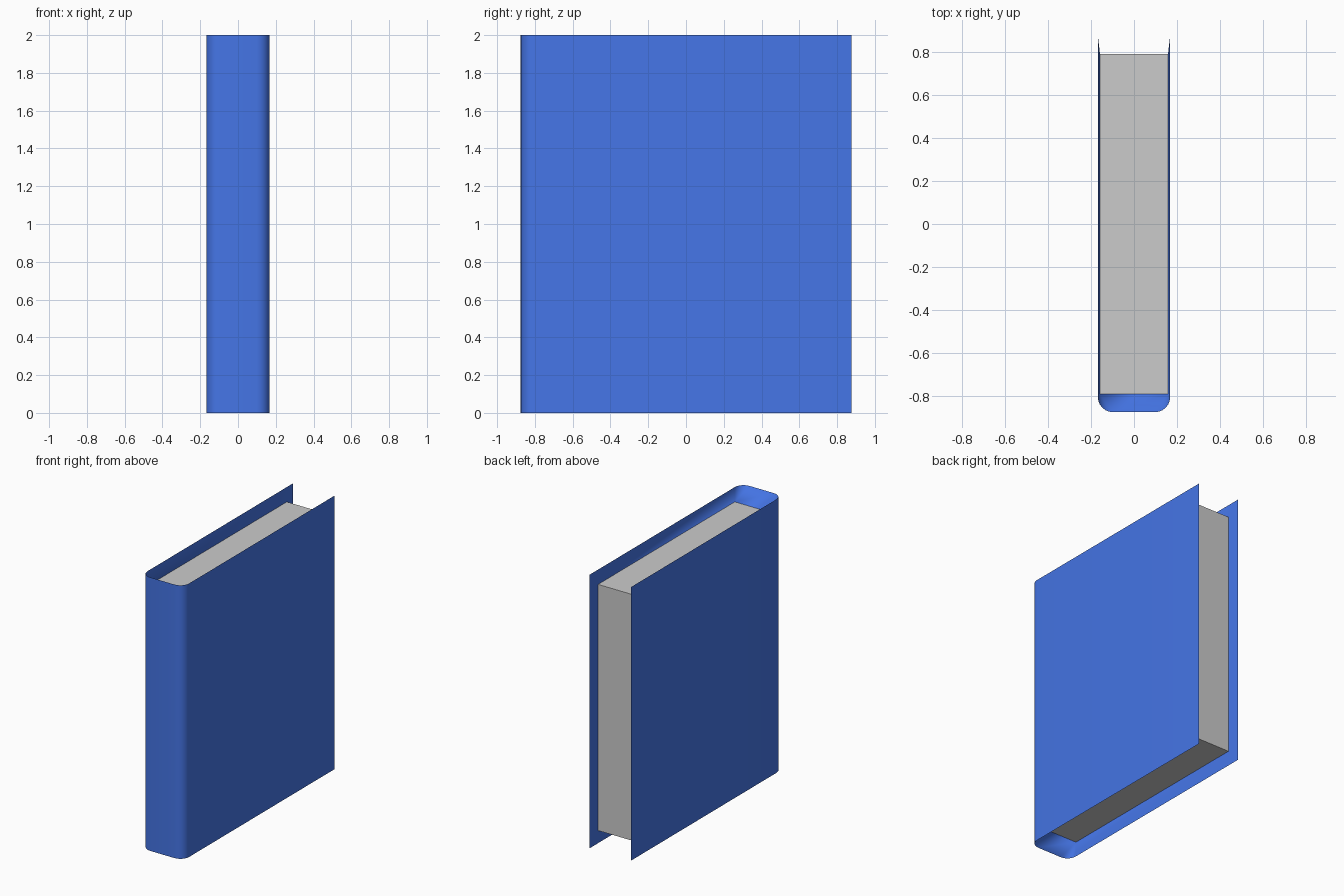
import bpy, math

if "Cube" in bpy.data.objects:
    bpy.data.objects.remove(bpy.data.objects["Cube"])

HX, HY, H = 0.168, 0.875, 2.0      # cover half width, half depth, height
PX, PY, PZ0, PZ1 = 0.158, 0.79, 0.10, 1.90   # page block
R, SEG = 0.07, 6                   # rounded spine corners

# Cover profile, clockwise from the right fore-edge round the spine
right = [(HX, HY)]
for i in range(SEG + 1):
    a = math.pi / 2 * i / SEG
    right.append((HX - R + R * math.cos(a), -HY + R - R * math.sin(a)))
outer = right + [(-x, y) for x, y in reversed(right)]
n = len(outer)

# Page corners the tapered cover edge runs down to
inner = [(PX, PY), (PX, -PY), (-PX, -PY), (-PX, PY)]
half = SEG + 1
match = [0] + [1] * half + [2] * half + [3]

verts = [(x, y, 0) for x, y in outer] + [(x, y, H) for x, y in outer]
verts += [(x, y, PZ0) for x, y in inner] + [(x, y, PZ1) for x, y in inner]


def bot(i): return i
def top(i): return n + i
def in_bot(i): return 2 * n + match[i]
def in_top(i): return 2 * n + 4 + match[i]


faces = []
for i in range(n - 1):
    j = i + 1
    for f in ([bot(i), top(i), top(j), bot(j)],             # outside wall
              [top(j), top(i), in_top(i), in_top(j)],       # upper taper
              [bot(i), bot(j), in_bot(j), in_bot(i)]):      # lower taper
        faces.append(list(dict.fromkeys(f)))
# Fore-edge tapers
e = n - 1
faces.append([top(0), bot(0), in_bot(0), in_top(0)])
faces.append([bot(e), top(e), in_top(e), in_bot(e)])

# Cover
mesh = bpy.data.meshes.new("cover")
mesh.from_pydata(verts, [], faces)
cover = bpy.data.objects.new("cover", mesh)
bpy.context.collection.objects.link(cover)
blue = bpy.data.materials.new("blue_cover")
blue.diffuse_color = (0.06, 0.18, 0.80, 1)
blue.use_nodes = True
blue.node_tree.nodes["Principled BSDF"].inputs["Base Color"].default_value = blue.diffuse_color
mesh.materials.append(blue)
bpy.context.view_layer.objects.active = cover
cover.select_set(True)
bpy.ops.object.shade_smooth_by_angle(angle=math.radians(30))
cover.select_set(False)

# Page block
bpy.ops.mesh.primitive_cube_add(size=1, location=(0, 0, (PZ0 + PZ1) / 2))
pages = bpy.context.object
pages.name = "pages"
pages.scale = (2 * PX, 2 * PY, PZ1 - PZ0)
bpy.ops.object.transform_apply(location=False, rotation=False, scale=True)
